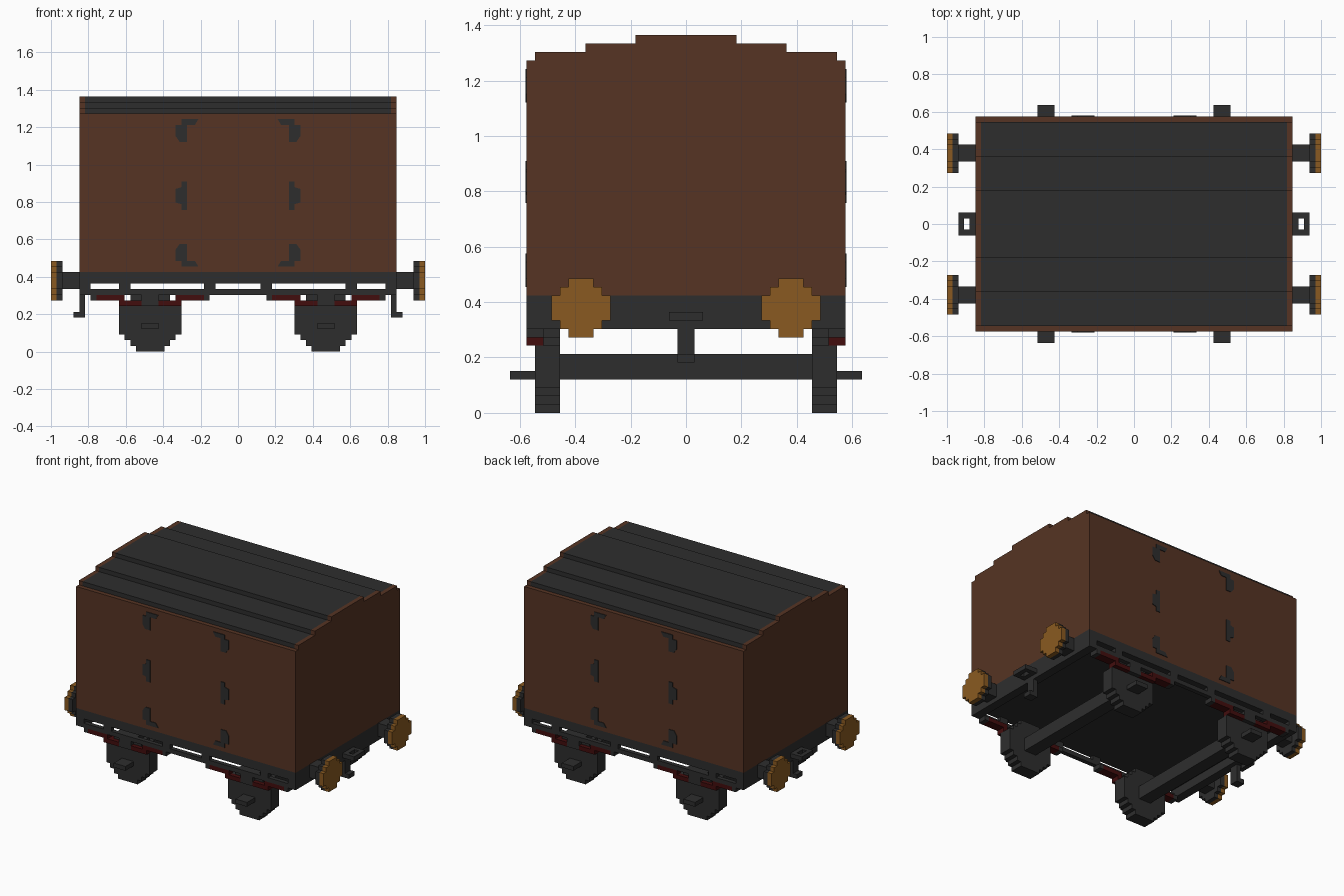
import bpy, bmesh
from mathutils import Vector

if "Cube" in bpy.data.objects:
    bpy.data.objects.remove(bpy.data.objects["Cube"])

U = 1 / 33  # one grid step; all sizes below are in grid steps


def material(name, rgb):
    m = bpy.data.materials.new(name)
    m.use_nodes = True
    m.diffuse_color = (*rgb, 1)
    bsdf = next(n for n in m.node_tree.nodes if n.type == 'BSDF_PRINCIPLED')
    bsdf.inputs["Base Color"].default_value = (*rgb, 1)
    bsdf.inputs["Roughness"].default_value = 0.8
    return m


BROWN = material("brown_wood", (0.093, 0.034, 0.017))
DARK = material("dark_iron", (0.027, 0.027, 0.027))
BRASS = material("brass", (0.254, 0.102, 0.015))
RED = material("dark_red", (0.055, 0.004, 0.004))

NONE, X, Y, XY = [(1, 1)], [(1, 1), (-1, 1)], [(1, 1), (1, -1)], \
    [(1, 1), (-1, 1), (1, -1), (-1, -1)]


def prism(bm, outline, axis, lo, hi, sx=1, sy=1):
    """Extrude a closed outline along x (points are y, z) or y (points are x, z)."""
    def point(p, d):
        x, y = (d, p[0]) if axis == 'x' else (p[0], d)
        return Vector((x * sx, y * sy, p[1])) * U
    face = bm.faces.new([bm.verts.new(point(p, lo)) for p in outline])
    new = bmesh.ops.extrude_face_region(bm, geom=[face])["geom"]
    shift = point(outline[0], hi) - point(outline[0], lo)
    bmesh.ops.translate(bm, vec=shift,
                        verts=[g for g in new if isinstance(g, bmesh.types.BMVert)])


def part(name, mat, prisms, signs=NONE):
    """Make one object from prisms, mirrored for each sign pair."""
    bm = bmesh.new()
    for sx, sy in signs:
        for p in prisms:
            prism(bm, *p, sx, sy)
    bmesh.ops.recalc_face_normals(bm, faces=bm.faces[:])
    mesh = bpy.data.meshes.new(name)
    bm.to_mesh(mesh)
    bm.free()
    mesh.materials.append(mat)
    ob = bpy.data.objects.new(name, mesh)
    bpy.context.collection.objects.link(ob)
    return ob


def box(x0, x1, y0, y1, z0, z1):
    return ([(x0, z0), (x1, z0), (x1, z1), (x0, z1)], 'y', y0, y1)


def stepped(centre, rows):
    """Symmetrical stepped outline from (bottom, top, half width) rows."""
    right = [(w, z) for z0, z1, w in rows for z in (z0, z1)]
    return [(centre + w, z) for w, z in right] + \
           [(centre - w, z) for w, z in reversed(right)]


# Van body, stepped end walls and stepped roof between them
roof_rows = [(42, 43, 18), (43, 44, 12), (44, 45, 6)]
part("body", BROWN, [box(-27, 27, -19, 19, 14, 42)])
part("end_walls", BROWN, [(stepped(0, [(14, 42, 19)] + roof_rows), 'x', 27, 28)], X)
part("roof", DARK, [(stepped(0, roof_rows), 'x', -27, 27)])

# Door hinges: corner brackets at top and bottom, a strap in the middle
FACE, OUT = 19, 19.15
top_hinge = [(7, 41), (10, 41), (10, 40), (11, 40), (11, 38), (10.3, 37), (9, 37),
             (9, 40), (7.6, 40)]
bottom_hinge = [(x, 56 - z) for x, z in top_hinge]
middle_hinge = [(9, 25), (10, 25), (10, 26), (11, 26.3), (11, 28.7), (10, 29),
                (10, 30), (9, 30)]
part("door_hinges", DARK,
     [(h, 'y', FACE, OUT) for h in (top_hinge, middle_hinge, bottom_hinge)], XY)

# Underframe: floor, end beams and slotted side rails
part("floor", DARK, [box(-26, 26, -19, 19, 12, 14)])
part("end_beams", DARK, [box(26, 28, -19, 19, 10, 14)], X)
part("side_rails", DARK, [box(-26, 26, 18, 19, 10, 11)], Y)
part("rail_posts", DARK, [box(a, a + 2, 18, 19, 11, 12) for a in (4, 19)], XY)

# Wheels, axles and axle boxes
wheel = stepped(15.5, [(0, 1, 2.5), (1, 2, 3.5), (2, 3, 4.5), (3, 8, 5.5),
                       (8, 9, 4.5), (9, 10, 3.5), (10, 11, 2.5)])
part("wheels", DARK, [(wheel, 'y', 15, 18)], XY)
part("axles", DARK, [box(14, 17, -15, 15, 4, 7)], X)
part("axle_boxes", DARK, [box(14, 17, 18, 21, 4, 5)], XY)

# Leaf springs with hangers and centre buckles
part("leaf_springs", RED, [box(20, 25, 17, 19, 9, 10), box(6, 11, 17, 19, 9, 10),
                           box(17, 21, 17, 19, 8, 9), box(10, 14, 17, 19, 8, 9)], XY)
part("spring_hangers", DARK, [box(25, 26, 17, 19, 9, 10), box(5, 6, 17, 19, 9, 10),
                              box(14, 17, 18, 19, 8, 10)], XY)

# Buffers
disc = stepped(12.5, [(9, 10, 1.5), (10, 11, 2.5), (11, 14, 3.5),
                      (14, 15, 2.5), (15, 16, 1.5)])
part("buffer_shafts", DARK, [box(28, 31, 11, 14, 11, 14)], XY)
part("buffer_backs", DARK, [(disc, 'x', 31, 32)], XY)
part("buffer_heads", BRASS, [(disc, 'x', 32, 33)], XY)

# Coupling loop and hanging hook at each end
part("coupling_loops", DARK, [box(28, 29, -2, 2, 11, 12), box(30, 31, -2, 2, 11, 12),
                              box(29, 30, 1, 2, 11, 12), box(29, 30, -2, -1, 11, 12)], X)
part("coupling_hooks", DARK, [([(27, 6), (29, 6), (29, 7), (28, 7), (28, 10), (27, 10)],
                               'y', -1, 1)], X)
